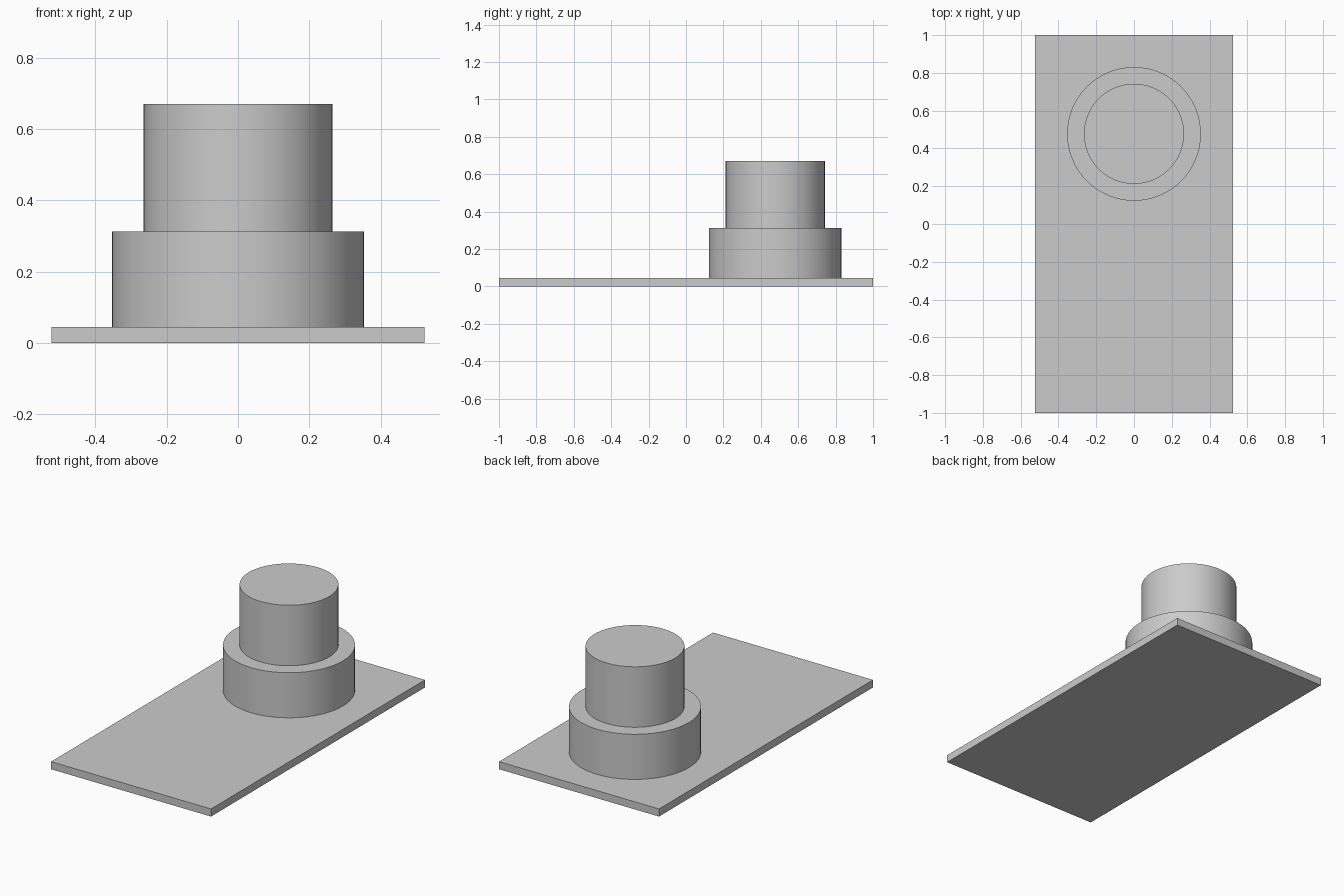
import bpy
import math

cube = bpy.data.objects.get("Cube")
if cube:
    bpy.data.objects.remove(cube, do_unlink=True)

# Single plain grey
grey = bpy.data.materials.new("plain_grey")
grey.use_nodes = True
colour = (0.6, 0.6, 0.6, 1)
grey.diffuse_color = colour
grey.node_tree.nodes["Principled BSDF"].inputs["Base Color"].default_value = colour

WIDTH, LENGTH = 1.047, 2.0
PLATE_TOP, COLLAR_TOP, POST_TOP = 0.045, 0.312, 0.67
POST_Y = 0.477


def finish(name):
    obj = bpy.context.object
    obj.name = name
    obj.data.materials.append(grey)
    return obj


def cylinder(name, radius, bottom, top):
    bpy.ops.mesh.primitive_cylinder_add(
        vertices=64, radius=radius, depth=top - bottom,
        location=(0, POST_Y, (bottom + top) / 2))
    bpy.ops.object.shade_smooth_by_angle(angle=math.radians(30))
    return finish(name)


# Flat base plate
bpy.ops.mesh.primitive_cube_add(size=1, location=(0, 0, PLATE_TOP / 2))
bpy.context.object.scale = (WIDTH, LENGTH, PLATE_TOP)
bpy.ops.object.transform_apply(location=False, rotation=False, scale=True)
finish("base_plate")

# Stepped round post towards the back
cylinder("lower_collar", 0.354, PLATE_TOP, COLLAR_TOP)
cylinder("upper_post", 0.265, COLLAR_TOP, POST_TOP)
